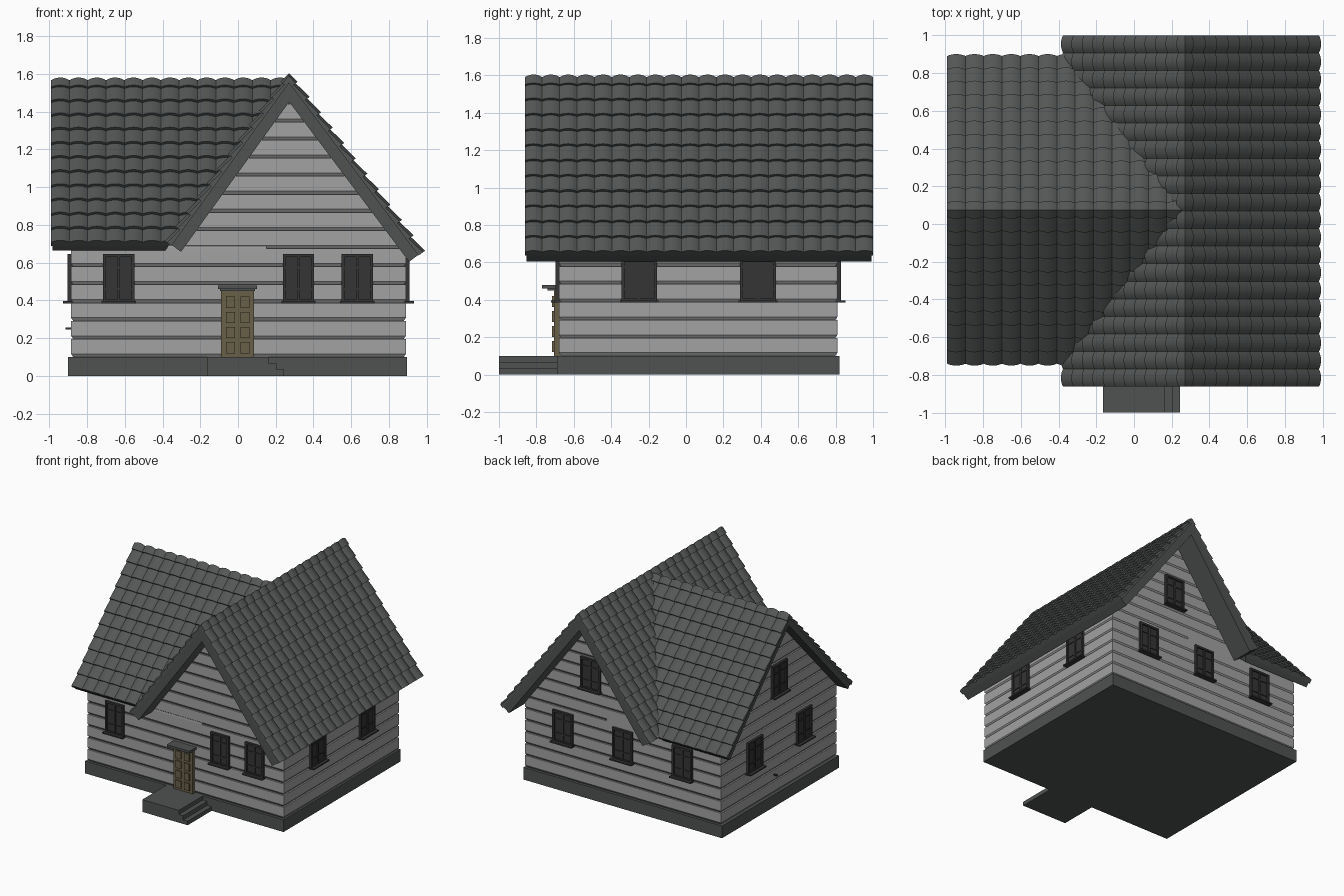
import bpy, bmesh, math
from mathutils import Vector, Matrix

if "Cube" in bpy.data.objects:
    bpy.data.objects.remove(bpy.data.objects["Cube"])


def mat(name, c):
    m = bpy.data.materials.new(name)
    m.diffuse_color = (*c, 1)
    m.use_nodes = True
    m.node_tree.nodes["Principled BSDF"].inputs["Base Color"].default_value = m.diffuse_color
    return m


SIDING = mat("siding", (.36, .36, .36))
ROOF = mat("roof_slate", (.09, .095, .095))
STONE = mat("stone", (.08, .085, .085))
DARK = mat("window_dark", (.035, .035, .035))
WOOD = mat("door_wood", (.14, .115, .065))


def finish(name, bm, material, smooth=False):
    bmesh.ops.recalc_face_normals(bm, faces=bm.faces)
    me = bpy.data.meshes.new(name)
    bm.to_mesh(me)
    bm.free()
    ob = bpy.data.objects.new(name, me)
    bpy.context.collection.objects.link(ob)
    me.materials.append(material)
    if smooth:
        bpy.ops.object.select_all(action='DESELECT')
        ob.select_set(True)
        bpy.context.view_layer.objects.active = ob
        bpy.ops.object.shade_smooth_by_angle(angle=math.radians(35))
    return ob


def boxes(name, spans, material, matrix=Matrix()):
    """One object from several (x0,x1,y0,y1,z0,z1) boxes."""
    bm = bmesh.new()
    for x0, x1, y0, y1, z0, z1 in spans:
        m = Matrix.Translation(((x0 + x1) / 2, (y0 + y1) / 2, (z0 + z1) / 2))
        s = Matrix.Diagonal((x1 - x0, y1 - y0, z1 - z0, 1))
        bmesh.ops.create_cube(bm, size=1, matrix=matrix @ m @ s)
    return finish(name, bm, material)


# Foundation and porch with side steps
boxes("foundation", [(-.9, .895, -.69, .82, 0, .1)], STONE)
boxes("porch_steps", [(-.165, .165, -1, -.69, 0, .1), (.165, .205, -1, -.69, 0, .067),
                      (.205, .245, -1, -.69, 0, .033)], STONE)

# Clapboard walls: stacked rectangles, each course with a chamfered lower lip
X0, X1, Y0, Y1 = -.885, .89, -.68, .81
COURSE, LIP, INSET = .0958, .017, .012


def clapboards(name, z0, z1, rect):
    bm = bmesh.new()
    rings, z = [], z0
    while z < z1 - .001:
        for zz, d in ((z, INSET), (z + LIP, 0), (min(z + COURSE, z1), 0)):
            x0, x1, y0, y1 = rect(min(zz, z1), d)
            rings.append([bm.verts.new((x, y, min(zz, z1))) for x, y in
                          ((x0, y0), (x1, y0), (x1, y1), (x0, y1))])
        z += COURSE
    for a, b in zip(rings, rings[1:]):
        for i in range(4):
            j = (i + 1) % 4
            bm.faces.new((a[i], a[j], b[j], b[i]))
    bm.faces.new(rings[0])
    bm.faces.new(rings[-1])
    finish(name, bm, SIDING)


EAVE = .1 + 6 * COURSE
clapboards("walls", .1, EAVE, lambda z, d: (X0 + d, X1 - d, Y0 + d, Y1 - d))
clapboards("main_gables", EAVE, 1.465, lambda z, d: (
    .28 - (1.47 - z) / 1.37, min(X1, .28 + (1.47 - z) / 1.30), Y0 + d, Y1 - d))
clapboards("wing_gable", EAVE, 1.485, lambda z, d: (
    X0 + d, .15, max(Y0, .075 - (1.49 - z) / 1.06), min(Y1, .075 + (1.49 - z) / 1.06)))


# Roofs: a section in (u, z) swept along an axis, with wavy tile courses on top
def roof(name, ridge, eaves, thick, a0, a1, period, along_x=False, clip=None):
    R = Vector(ridge)
    place = (lambda p, a: (a, p[0], p[1])) if along_x else (lambda p, a: (p[0], a, p[1]))

    def cut(bm, cap):
        if clip:
            r = bmesh.ops.bisect_plane(bm, geom=bm.verts[:] + bm.edges[:] + bm.faces[:],
                                       plane_co=clip[0], plane_no=clip[1], clear_inner=True)
            if cap:
                edges = [e for e in r['geom_cut'] if isinstance(e, bmesh.types.BMEdge)]
                bmesh.ops.edgenet_fill(bm, edges=edges)

    slopes = []
    for e in eaves:
        E = Vector(e)
        t = (R - E).normalized()
        n = Vector((-t.y, t.x)) if t.x > 0 else Vector((t.y, -t.x))
        slopes.append((E, t, n))

    # Slab under the tiles, one per slope, mitred at the ridge
    bm = bmesh.new()
    for E, t, n in slopes:
        prof = [E, R, R - Vector((0, thick / n.y)), E - n * thick]
        ends = [[bm.verts.new(place(p, a)) for p in prof] for a in (a0 + .008, a1 - .008)]
        bm.faces.new(ends[0])
        bm.faces.new(ends[1])
        for i in range(4):
            j = (i + 1) % 4
            bm.faces.new((ends[0][i], ends[0][j], ends[1][j], ends[1][i]))
    cut(bm, True)
    finish(name + "_boards", bm, STONE)

    # Tiles
    per = 8
    cols = round((a1 - a0) / period) * per
    rows = 11
    stations = [(a0 + (a1 - a0) * i / cols, .014 * abs(math.sin(math.pi * i / per)) ** .8)
                for i in range(cols + 1)]
    for k, (E, t, n) in enumerate(slopes):
        L = (R - E).length
        step = (L - .035) / rows
        lines = [(-.004, None)]
        for r in range(rows):
            lines += [(r * step - .004, .017), ((r + 1) * step - .004, .001)]
        bm = bmesh.new()
        grid = []
        for s, lift in lines + [(rows * step - .004, .014), (L, 'ridge')]:
            line = []
            for i, (a, w) in enumerate([(a0, None)] + stations + [(a1, None)]):
                if w is None or lift is None:
                    p = E + t * s - n * .012
                elif lift == 'ridge':
                    p = R + Vector((0, .017 + w))
                else:
                    p = E + t * s + n * (lift + w)
                line.append(bm.verts.new(place(p, a)))
            grid.append(line)
        for a, b in zip(grid, grid[1:]):
            for i in range(len(a) - 1):
                bm.faces.new((a[i], a[i + 1], b[i + 1], b[i]))
        cut(bm, False)
        ob = finish(f"{name}_tiles_{k}", bm, ROOF)
        # open sheet: make sure it faces up
        if sum(f.normal.z * f.area for f in ob.data.polygons) < 0:
            ob.data.flip_normals()
        bpy.ops.object.select_all(action='DESELECT')
        ob.select_set(True)
        bpy.context.view_layer.objects.active = ob
        bpy.ops.object.shade_smooth_by_angle(angle=math.radians(35))


roof("main_roof", (.27, 1.573), ((.964, .648), (-.36, .70)), .072, -.862, 1.0, .0935)
valley = (Vector((.27, 0, 1.573)), Vector((-.81, 0, .585)))
roof("wing_roof", (.075, 1.55), ((-.725, .70), (.875, .70)), .05, -.99, .27, .097,
     along_x=True, clip=valley)


# Windows: frame, cross bars, glass and sill; local -y faces outward
def window(name, x, y, z, turn, w):
    h, b = .128, .016
    w /= 2
    m = Matrix.Translation((x, y, z)) @ Matrix.Rotation(turn, 4, 'Z')
    boxes(name, [(-w, w, -.006, .03, -h, h),
                 (-w, -w + b, -.018, .02, -h, h), (w - b, w, -.018, .02, -h, h),
                 (-w, w, -.018, .02, h - b, h), (-w, w, -.018, .02, -h, -h + b),
                 (-.008, .008, -.014, .02, -h, h),
                 (-w, w, -.012, .02, .052, .062), (-w, w, -.012, .02, -.062, -.052),
                 (-w - .008, w + .008, -.042, .02, -h - .005, -h + .006)], DARK, m)


Q = math.pi / 2
for i, x in enumerate((-.632, .32, .632)):
    window(f"front_window_{i}", x, Y0, .518, 0, .165)
for i, (x, z) in enumerate(((-.54, .518), (0, .518), (.54, .518), (.29, 1.02))):
    window(f"back_window_{i}", x, Y1, z, 2 * Q, .18)
for i, y in enumerate((-.25, .385)):
    window(f"right_window_{i}", X1, y, .518, Q, .19)
for i, (y, z) in enumerate(((-.25, .518), (.385, .518), (.07, 1.02))):
    window(f"left_window_{i}", X0, y, z, -Q, .19)

# Door with raised panels, canopy, and a small wall spout on the left
panels = [(x - .024, x + .024, -.716, -.69, z, z + .06)
          for x in (-.04, .036) for z in (.12, .2, .28, .36)]
boxes("door", [(-.09, .085, -.706, -.67, .1, .458)] + panels, WOOD)
boxes("door_canopy", [(-.105, .1, -.77, -.67, .46, .478), (-.095, .09, -.74, -.67, .45, .46)], STONE)
boxes("wall_spout", [(-.915, -.87, .12, .135, .247, .257)], DARK)
